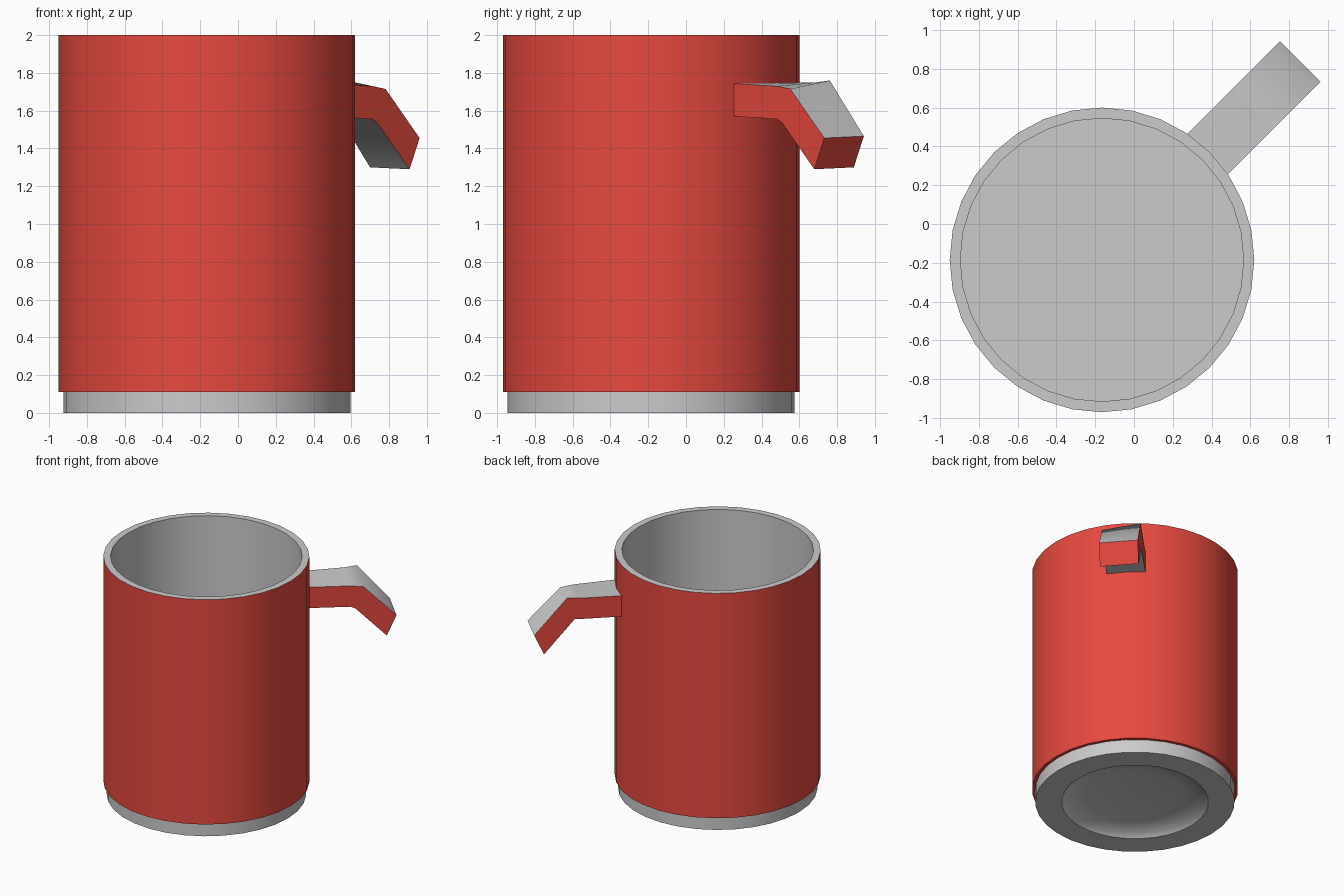
import bpy, bmesh, math
from mathutils import Vector

if "Cube" in bpy.data.objects:
    bpy.data.objects.remove(bpy.data.objects["Cube"])

CX, CY, SIDES = -0.165, -0.185, 32


def material(name, rgb):
    m = bpy.data.materials.new(name)
    m.diffuse_color = (*rgb, 1)
    m.use_nodes = True
    m.node_tree.nodes["Principled BSDF"].inputs["Base Color"].default_value = m.diffuse_color
    return m


red = material("red_glaze", (0.8, 0.067, 0.05))
grey = material("plain_grey", (0.8, 0.8, 0.8))


def finish(bm, name, mats, angle):
    me = bpy.data.meshes.new(name)
    bm.to_mesh(me)
    bm.free()
    for m in mats:
        me.materials.append(m)
    ob = bpy.data.objects.new(name, me)
    bpy.context.collection.objects.link(ob)
    bpy.ops.object.select_all(action='DESELECT')
    ob.select_set(True)
    bpy.context.view_layer.objects.active = ob
    bpy.ops.object.shade_smooth_by_angle(angle=math.radians(angle))
    return ob


def lathe(name, profile, mats=()):
    """Revolve (radius, z) points round the mug axis; radius 0 closes to a point."""
    bm = bmesh.new()
    rings = []
    for r, z in profile:
        n = SIDES if r else 1
        rings.append([bm.verts.new((CX + r * math.cos(2 * math.pi * i / SIDES),
                                    CY + r * math.sin(2 * math.pi * i / SIDES), z))
                      for i in range(n)])
    for a, b in zip(rings, rings[1:]):
        for i in range(SIDES):
            j = (i + 1) % SIDES
            quad = [a[i % len(a)], a[j % len(a)], b[j % len(b)], b[i % len(b)]]
            bm.faces.new(list(dict.fromkeys(quad)))
    finish(bm, name, mats, 40)


# Foot with a shallow dished underside
lathe("base", [(0, 0.06), (0.38, 0.06), (0.53, 0.03), (0.56, 0.0), (0.76, 0.0), (0.76, 0.11)])
# Red outer wall
lathe("outer_wall", [(0.76, 0.11), (0.785, 0.11), (0.785, 2.0)], [red])
# Rim, inner wall and floor
lathe("rim_and_inside", [(0.785, 2.0), (0.73, 2.0), (0.73, 0.13), (0, 0.13)])

# Broken handle stub pointing diagonally to the back right
along = Vector((1, 1, 0)).normalized()
across = Vector((-1, 1, 0)).normalized()
HALF = 0.148
# bottom distance, bottom z, top distance, top z, lift of the far side
sections = [(0.755, 1.57, 0.755, 1.745, 0.0),
            (1.09, 1.555, 1.09, 1.73, 0.02),
            (1.13, 1.535, 1.19, 1.715, 0.045),
            (1.37, 1.29, 1.445, 1.455, 0.01)]
bm = bmesh.new()
rings = []
for sb, zb, st, zt, lift in sections:
    corners = [(sb, -HALF, zb), (sb, HALF, zb + lift),
               (st, HALF, zt + lift), (st, -HALF, zt)]
    rings.append([bm.verts.new(Vector((CX, CY, z)) + along * s + across * t)
                  for s, t, z in corners])
for a, b in zip(rings, rings[1:]):
    for i in range(4):
        j = (i + 1) % 4
        f = bm.faces.new((a[i], a[j], b[j], b[i]))
        f.material_index = i % 2      # sides red, top and underside grey
bm.faces.new(rings[0])
bm.faces.new(rings[-1]).material_index = 1
bmesh.ops.recalc_face_normals(bm, faces=bm.faces)
finish(bm, "handle_stub", [grey, red], 50)
